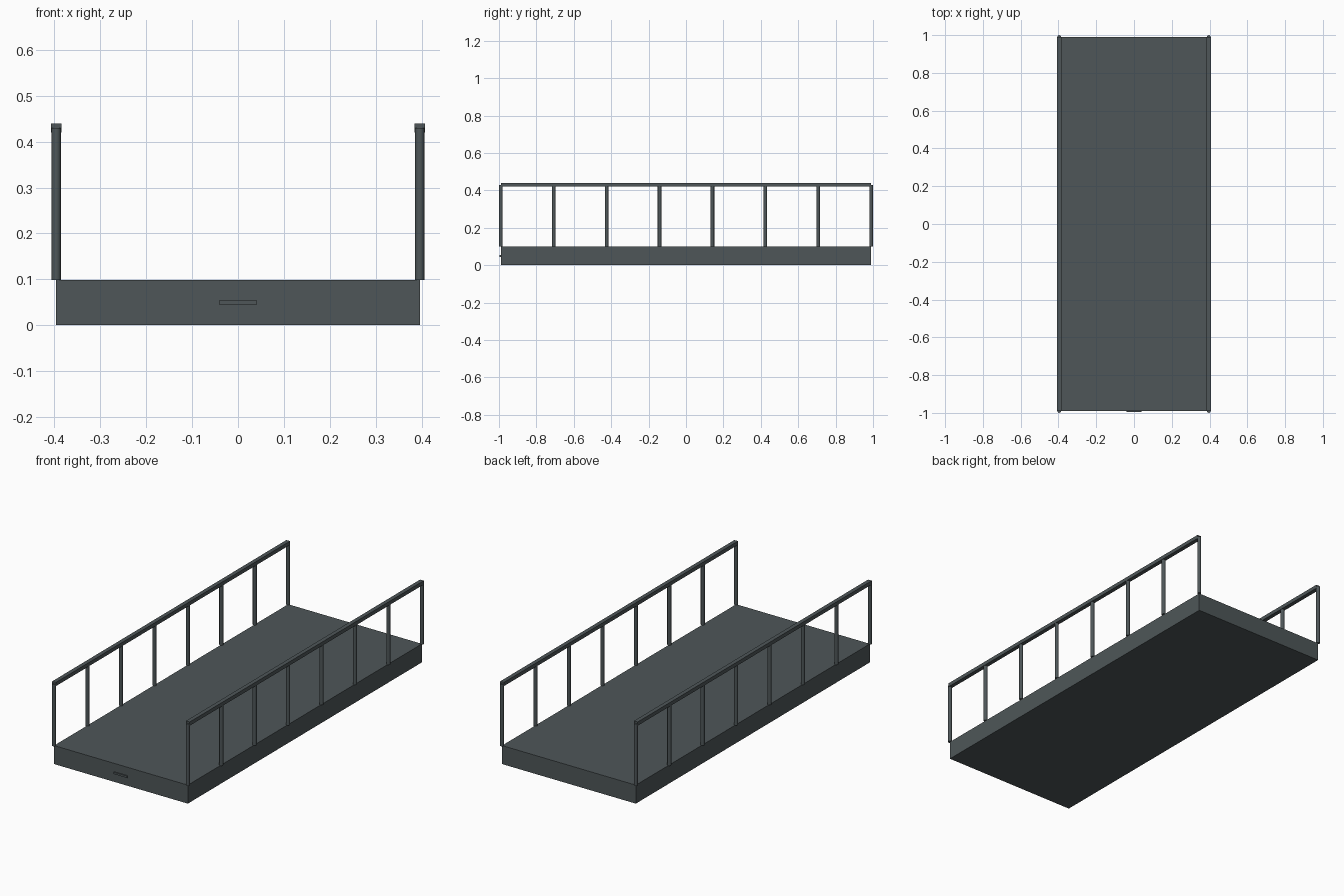
import bpy

# Remove the default cube
if "Cube" in bpy.data.objects:
    bpy.data.objects.remove(bpy.data.objects["Cube"], do_unlink=True)

HALF_X, HALF_Y, DECK_TOP = 0.396, 0.99, 0.099
POST_TOP, POST_R, POST_COUNT = 0.43, 0.01, 8

# Dark grey steel
steel = bpy.data.materials.new("dark_grey_steel")
colour = (0.077, 0.094, 0.099, 1)
steel.use_nodes = True
steel.diffuse_color = colour
steel.node_tree.nodes["Principled BSDF"].inputs["Base Color"].default_value = colour


def finish(name):
    obj = bpy.context.object
    obj.name = name
    obj.data.materials.append(steel)
    return obj


def box(name, centre, size):
    bpy.ops.mesh.primitive_cube_add(size=1, location=centre)
    bpy.context.object.scale = size
    bpy.ops.object.transform_apply(location=False, rotation=False, scale=True)
    return finish(name)


def post(name, x, y):
    bpy.ops.mesh.primitive_cylinder_add(
        vertices=12, radius=POST_R, depth=POST_TOP - DECK_TOP,
        location=(x, y, (POST_TOP + DECK_TOP) / 2))
    bpy.ops.object.shade_smooth_by_angle()
    return finish(name)


# Deck slab and the small grip on its front edge
box("deck", (0, 0, DECK_TOP / 2), (2 * HALF_X, 2 * HALF_Y, DECK_TOP))
box("front_grip", (0, -HALF_Y, DECK_TOP / 2), (0.08, 0.012, 0.01))

# Railings along both long sides
for side, sign in (("left", 1), ("right", -1)):
    x = sign * HALF_X
    box(side + "_handrail", (x, 0, POST_TOP), (0.022, 2 * HALF_Y, 0.02))
    for i in range(POST_COUNT):
        y = -HALF_Y + 2 * HALF_Y * i / (POST_COUNT - 1)
        post(f"{side}_post_{i + 1}", x, y)
